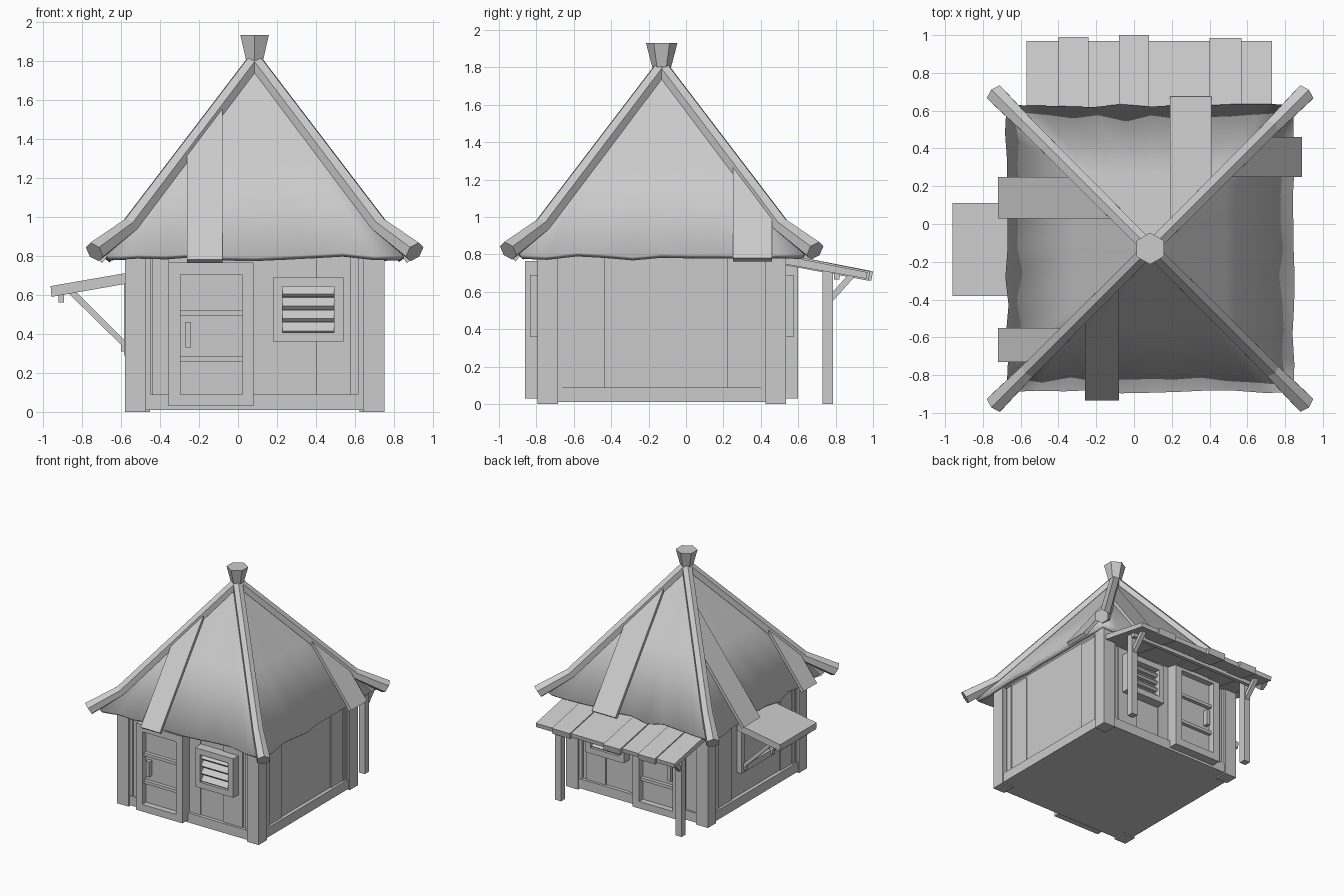
import bpy, bmesh, math, random
from mathutils import Vector

random.seed(4)
cube = bpy.data.objects.get("Cube")
if cube:
    bpy.data.objects.remove(cube)

grey = bpy.data.materials.new("plain_grey")
grey.use_nodes = True
grey.diffuse_color = (0.6, 0.6, 0.6, 1)
grey.node_tree.nodes["Principled BSDF"].inputs["Base Color"].default_value = (0.6, 0.6, 0.6, 1)

CX, CY = 0.085, -0.13            # centre of the hut
APEX, SLOPE = 1.80, 1.316        # roof height and fall per unit
HALF = 0.665                     # half width of the hut


def finish(name, bm):
    bmesh.ops.recalc_face_normals(bm, faces=bm.faces)
    mesh = bpy.data.meshes.new(name)
    bm.to_mesh(mesh)
    bm.free()
    obj = bpy.data.objects.new(name, mesh)
    bpy.context.collection.objects.link(obj)
    mesh.materials.append(grey)
    return obj


def solid(name, points, offset):
    """Polygon pushed along an offset to make a closed solid."""
    bm = bmesh.new()
    a = [bm.verts.new(p) for p in points]
    b = [bm.verts.new(Vector(p) + Vector(offset)) for p in points]
    bm.faces.new(a)
    bm.faces.new(b)
    for i in range(len(a)):
        j = (i + 1) % len(a)
        bm.faces.new((a[i], a[j], b[j], b[i]))
    return finish(name, bm)


def side_point(k, u, d, z):
    """Point on side k (front, right, back, left): u along it, d outward."""
    ox, oy = [(0, -1), (1, 0), (0, 1), (-1, 0)][k]
    return Vector((CX + ox * d - oy * u, CY + oy * d + ox * u, z))


def block(name, k, u, d, z):
    """Box on side k from ranges along, outward and up."""
    base = [side_point(k, u[i], d[j], z[0]) for i, j in ((0, 0), (1, 0), (1, 1), (0, 1))]
    return solid(name, base, (0, 0, z[1] - z[0]))


def profile(name, k, u, dz):
    """Outward/up profile extruded along side k."""
    return solid(name, [side_point(k, u[0], d, z) for d, z in dz],
                 side_point(k, u[1], 0, 0) - side_point(k, u[0], 0, 0))


def frame(name, k, u, z, d, t):
    """Four rails around an opening."""
    block(name + "_side_a", k, (u[0], u[0] + t), d, z)
    block(name + "_side_b", k, (u[1] - t, u[1]), d, z)
    block(name + "_top", k, (u[0] + t, u[1] - t), d, (z[1] - t, z[1]))
    block(name + "_bottom", k, (u[0] + t, u[1] - t), d, (z[0], z[0] + t))


# Core, sills and corner posts
block("wall_core", 0, (-0.625, 0.625), (-0.625, 0.625), (0.01, 0.86))
for k in range(4):
    block("sill", k, (-0.57, 0.57), (0.5, 0.655), (0.01, 0.09))
    block("corner_post", k, (0.555, HALF), (0.555, HALF), (0, 0.86))
    for s in (-1, 1):
        edge = sorted((s * 0.53, s * 0.56))
        block("edge_board", k, edge, (0.5, 0.648), (0.09, 0.84))

# Plank cladding on the plain sides
for k in (1, 3):
    for u in ((-0.53, -0.48), (0.5, 0.53)):
        block("wall_plank", k, u, (0.5, 0.64), (0.09, 0.84))
    for u in ((-0.48, -0.305), (0.35, 0.5)):
        block("wall_plank", k, u, (0.5, 0.634), (0.09, 0.84))

# Front and back walls: same door and vent at the same x
for k, m in ((0, 1), (2, -1)):
    def across(x0, x1):
        return sorted((m * (x0 - CX), m * (x1 - CX)))

    block("wall_plank", k, across(0.40, 0.58), (0.5, 0.635), (0.09, 0.84))
    block("wall_plank", k, across(0.08, 0.18), (0.5, 0.632), (0.09, 0.84))
    block("door_post", k, across(-0.44, -0.355), (0.5, 0.64), (0.09, 0.84))
    frame("door_frame", k, across(-0.355, 0.08), (0.03, 0.765), (0.5, 0.73), 0.06)
    block("door_panel", k, across(-0.30, 0.025), (0.5, 0.68), (0.08, 0.71))
    for z in (0.26, 0.495):
        block("door_rail", k, across(-0.30, 0.025), (0.5, 0.71), (z, z + 0.025))
    block("door_handle", k, across(-0.27, -0.24), (0.6, 0.72), (0.33, 0.46))
    frame("vent_frame", k, across(0.18, 0.54), (0.36, 0.69), (0.5, 0.705), 0.048)
    for i in range(4):
        z = 0.4 + i * 0.063
        profile("vent_slat", k, across(0.225, 0.495),
                [(0.62, z), (0.675, z), (0.69, z + 0.016), (0.65, z + 0.06), (0.62, z + 0.06)])

# Side window with propped awning
frame("window_frame", 3, (-0.22, 0.23), (0.29, 0.66), (0.5, 0.668), 0.05)
profile("awning", 3, (-0.24, 0.25), [(0.64, 0.66), (1.04, 0.59), (1.045, 0.645), (0.64, 0.715)])
block("awning_crossbar", 3, (-0.2, 0.21), (0.975, 1.005), (0.56, 0.61))
for u in (-0.195, 0.17):
    profile("awning_brace", 3, (u, u + 0.035),
            [(0.66, 0.31), (0.685, 0.31), (0.685, 0.345), (0.96, 0.615), (0.92, 0.62), (0.66, 0.36)])

# Back porch
profile("porch_roof", 2, (CX - 0.73, CX + 0.57),
        [(0.62, 0.755), (1.095, 0.67), (1.1, 0.705), (0.62, 0.80)])
for x0, x1, reach in ((-0.40, -0.24, 1.12), (-0.08, 0.08, 1.13), (0.40, 0.57, 1.115)):
    profile("porch_plank", 2, (CX - x1, CX - x0),
            [(0.62, 0.75), (reach - 0.01, 0.66), (reach, 0.71), (0.62, 0.81)])
for x in (-0.48, 0.65):
    u = CX - x
    block("porch_post", 2, (u - 0.028, u + 0.028), (0.86, 0.915), (0, 0.725))
    profile("porch_brace", 2, (u - 0.018, u + 0.018),
            [(0.91, 0.545), (1.035, 0.685), (0.995, 0.69), (0.91, 0.595)])
block("porch_beam", 2, (CX - 0.69, CX + 0.53), (0.92, 0.95), (0.665, 0.71))

# Roof skin with a wavy eave
bm = bmesh.new()
SEGMENTS = 10
top, mid, low = [], [], []
for k in range(4):
    for i in range(SEGMENTS):
        t = 2 * i / SEGMENTS - 1
        d = 0.76 + (random.uniform(-0.012, 0.008) if i else 0)
        wave = random.uniform(-0.008, 0.008) if i else 0
        for ring, r in ((top, 0.02), (mid, 0.4), (low, d)):
            ring.append(bm.verts.new(side_point(k, t * r, r, APEX - SLOPE * r + wave * r)))
n = len(top)
for a, b in ((top, mid), (mid, low)):
    for i in range(n):
        j = (i + 1) % n
        bm.faces.new((a[i], b[i], b[j], a[j]))
bm.faces.new(top)
roof = finish("roof", bm)
thick = roof.modifiers.new("thickness", "SOLIDIFY")
thick.thickness, thick.offset = 0.032, -1
bpy.context.view_layer.objects.active = roof
roof.select_set(True)
bpy.ops.object.shade_smooth_by_angle(angle=math.radians(30))
roof.select_set(False)

# Raised roof planks, cut along the hips
for k, u0, u1 in ((0, -0.345, -0.165), (1, 0.38, 0.59), (2, -0.325, -0.105),
                  (3, -0.38, -0.16), (3, 0.42, 0.60)):
    outline = [(u0, 0.78), (u1, 0.78), (u1, abs(u1)), (u0, abs(u0))]
    points = [side_point(k, u, d, APEX - SLOPE * d - 0.01) for u, d in outline]
    normal = side_point(k, 0, SLOPE, 1) - side_point(k, 0, 0, 0)
    solid("roof_plank", points, normal.normalized() * 0.03)

# Hip poles with kicked-out ends
for k in range(4):
    bm = bmesh.new()
    out = (side_point(k, 1, 1, 0) - side_point(k, 0, 0, 0)).normalized()
    across = Vector((-out.y, out.x, 0))
    up = (out + Vector((0, 0, 1))).normalized()
    rings = []
    for d, z, r, tilt in ((0.0, 1.80, 0.042, 0.75), (0.64, 0.955, 0.046, 0.65), (0.82, 0.82, 0.056, 0.5)):
        up = (out * tilt + Vector((0, 0, 1 - tilt * 0.4))).normalized()
        rings.append([bm.verts.new(side_point(k, d, d, z) + r * (
            up * math.cos(i * math.pi / 3) + across * math.sin(i * math.pi / 3))) for i in range(6)])
    for a, b in zip(rings, rings[1:]):
        for i in range(6):
            j = (i + 1) % 6
            bm.faces.new((a[i], a[j], b[j], b[i]))
    bm.faces.new(rings[0])
    bm.faces.new(rings[-1])
    finish("hip_pole", bm)

# Six-sided cap on the peak
bm = bmesh.new()
bmesh.ops.create_cone(bm, cap_ends=True, segments=6, radius1=0.05, radius2=0.084, depth=0.13)
cap = finish("peak_cap", bm)
cap.location = (CX, CY, 1.865)
